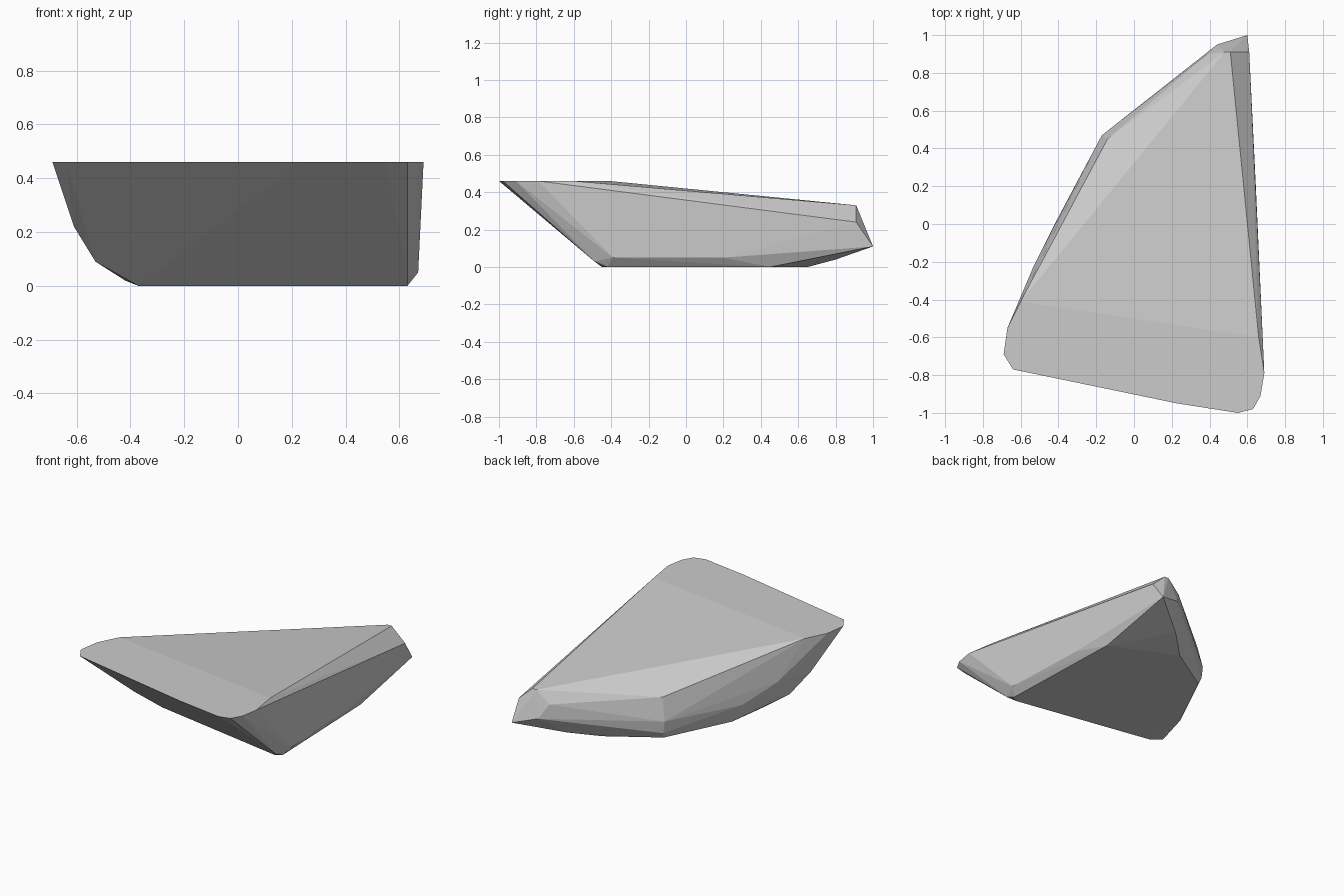
import bpy, bmesh, math

if "Cube" in bpy.data.objects:
    bpy.data.objects.remove(bpy.data.objects["Cube"])

# corner points of the boulder, grouped by height; the faceted skin is their hull
top_rim = [(-.69, -.69), (-.64, -.77), (.23, -.95), (.55, -1), (.63, -.98), (.67, -.91),
           (.69, -.79), (.66, -.6), (-.6, -.41), (-.67, -.55)]
base = [(.63, -.42), (.59, -.45), (-.37, -.28), (-.36, .02), (-.15, .45), (.17, .65), (.6, .45)]
# back point and the sloping crest
crest = [(.51, .91, .33), (.48, .91, .33), (.61, .91, .24), (.6, 1, .11),
         (.44, .95, .16), (.39, .9, .25), (.33, .8, .04)]
# lower chamfers, left side and back ridge
sides = [(.67, -.39, .05), (.645, .2, .05), (.63, -.49, .03),
         (-.16, .47, .04), (-.17, .47, .12), (-.14, .45, .27),
         (-.38, .01, .03), (-.42, 0, .12), (-.53, -.22, .22),
         (-.53, -.35, .09), (-.61, -.46, .22), (-.42, -.21, .02)]

points = [(x, y, .46) for x, y in top_rim] + [(x, y, 0) for x, y in base] + crest + sides

bm = bmesh.new()
for p in points:
    bm.verts.new(p)
hull = bmesh.ops.convex_hull(bm, input=bm.verts[:])
loose = {v for v in hull["geom_interior"] + hull["geom_unused"] if isinstance(v, bmesh.types.BMVert)}
bmesh.ops.delete(bm, geom=list(loose), context='VERTS')

# merge coplanar triangles into clean flat facets
bmesh.ops.dissolve_limit(bm, angle_limit=math.radians(1), verts=bm.verts[:], edges=bm.edges[:])
bmesh.ops.recalc_face_normals(bm, faces=bm.faces[:])

mesh = bpy.data.meshes.new("boulder")
bm.to_mesh(mesh)
bm.free()
boulder = bpy.data.objects.new("boulder", mesh)
bpy.context.collection.objects.link(boulder)
